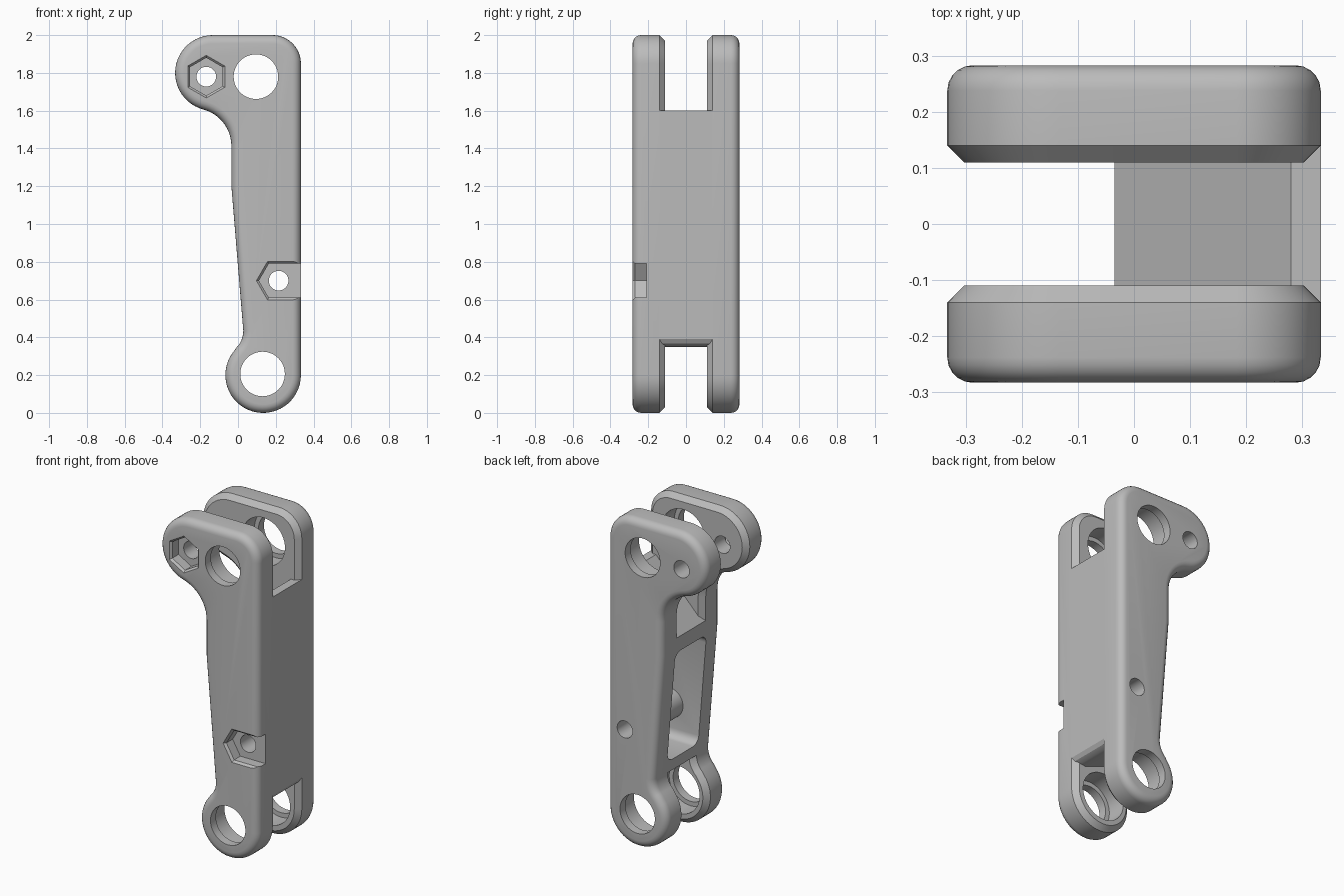
import bpy, bmesh
from math import cos, sin, radians

if "Cube" in bpy.data.objects:
    bpy.data.objects.remove(bpy.data.objects["Cube"])

grey = bpy.data.materials.new("plain grey")
grey.use_nodes = True
grey.diffuse_color = (0.5, 0.5, 0.5, 1)
grey.node_tree.nodes["Principled BSDF"].inputs["Base Color"].default_value = (0.5, 0.5, 0.5, 1)


def arc(cx, cz, r, a0, a1, step=7):
    n = max(2, round(abs(a1 - a0) / step))
    angles = [radians(a0 + (a1 - a0) * i / n) for i in range(n + 1)]
    return [(cx + r * cos(a), cz + r * sin(a)) for a in angles]


def finish(name, bm):
    bmesh.ops.recalc_face_normals(bm, faces=bm.faces)
    mesh = bpy.data.meshes.new(name)
    bm.to_mesh(mesh)
    bm.free()
    mesh.materials.append(grey)
    obj = bpy.data.objects.new(name, mesh)
    bpy.context.collection.objects.link(obj)
    return obj


def loft(points, stations, centre=(0, 0)):
    """Closed xz section, repeated along y at (y, scale) stations."""
    bm = bmesh.new()
    rings = [[bm.verts.new((centre[0] + s * x, y, centre[1] + s * z)) for x, z in points]
             for y, s in stations]
    n = len(points)
    for a, b in zip(rings, rings[1:]):
        for i in range(n):
            bm.faces.new((a[i], a[(i + 1) % n], b[(i + 1) % n], b[i]))
    bm.faces.new(rings[0])
    bm.faces.new(rings[-1])
    return bm


def cut(obj, cutters):
    for c in cutters:
        mod = obj.modifiers.new("cut", 'BOOLEAN')
        mod.operation, mod.object, mod.solver = 'DIFFERENCE', c, 'EXACT'
    graph = bpy.context.evaluated_depsgraph_get()
    mesh = bpy.data.meshes.new_from_object(obj.evaluated_get(graph))
    obj.modifiers.clear()
    obj.data = mesh


# Side outline shared by plates and core
outline = (arc(0.183, 1.85, 0.15, 0, 90)
           + arc(-0.133, 1.8, 0.2, 90, 255.2)
           + arc(-0.235, 1.413, 0.2, 75.2, 0)[1:]
           + [(-0.035, 1.2)]
           + arc(-0.1, 0.435, 0.128, 0, -45.6)
           + arc(0.133, 0.2, 0.2, 134.4, 360)[1:])


def plate(name, side):
    inner, outer = 0.11 * side, 0.283 * side
    bm = loft(outline, [(inner, 1), (outer, 1)])
    bmesh.ops.recalc_face_normals(bm, faces=bm.faces)
    # Rounded outer rim, chamfered inner rim
    for y, width, segs in ((outer, 0.045, 5), (inner, 0.03, 1)):
        rim = [e for e in bm.edges if all(abs(v.co.y - y) < 1e-5 for v in e.verts)]
        bmesh.ops.bevel(bm, geom=rim, offset=width, segments=segs, profile=0.5,
                        affect='EDGES', clamp_overlap=False)
    return finish(name, bm)


front = plate("front_plate", -1)
back = plate("back_plate", 1)
core = finish("core", loft(outline, [(-0.14, 1), (0.14, 1)]))

# Bolt boss inside the pocket
bolt_low, bolt_high = (0.215, 0.7), (-0.168, 1.78)
circle = arc(0, 0, 1, 0, 360, 7.5)[:-1]
boss = finish("bolt_boss", loft(circle, [(-0.16, 0.09), (0.16, 0.09)], bolt_low))

# Pin bores with a wider seat inside each plate
bore_steps = [(-0.4, 0.118), (-0.23, 0.118), (-0.23, 0.145),
              (0.23, 0.145), (0.23, 0.118), (0.4, 0.118)]
bores = [finish("bore_cutter", loft(circle, bore_steps, c))
         for c in ((0.095, 1.78), (0.13, 0.206))]

# Bolt holes
hole_low, hole_high = [finish("hole_cutter", loft(circle, [(-0.4, 0.052), (0.4, 0.052)], c))
                       for c in (bolt_low, bolt_high)]

# Nut recesses with a small lead-in chamfer
nut_steps = [(-0.21, 0.1), (-0.27, 0.1), (-0.294, 0.124)]
hexagon = arc(0, 0, 1, 30, 330, 60)
nut_high = finish("nut_cutter", loft(hexagon, nut_steps, bolt_high))
side_nut = [(-1.04, 0), (-0.52, 0.9), (2, 0.9), (2, -0.9), (-0.52, -0.9)]
nut_low = finish("nut_cutter", loft(side_nut, nut_steps, bolt_low))

# Rounded pocket opening to the -x side
pocket_bm = loft([(-0.3, 0.5), (0.26, 0.5), (0.26, 1.18), (-0.3, 1.18)],
                 [(-0.15, 1), (0.15, 1)])
bmesh.ops.recalc_face_normals(pocket_bm, faces=pocket_bm.faces)
bmesh.ops.bevel(pocket_bm, geom=pocket_bm.edges[:], offset=0.05, segments=5,
                profile=0.5, affect='EDGES')
pocket = finish("pocket_cutter", pocket_bm)

# Slots between the ends of the plates
top_slot = finish("slot_cutter", loft(
    [(0.5, 1.6), (0.28, 1.6), (-0.035, 1.27), (-0.4, 0.9), (-0.4, 2.2), (0.5, 2.2)],
    [(-0.2, 1), (0.2, 1)]))
low_slot = finish("slot_cutter", loft(
    [(0.5, 0.39), (0.333, 0.39), (0.32, 0.367), (0.295, 0.353), (0.26, 0.35),
     (0.03, 0.43), (-0.3, 0.5), (-0.3, -0.2), (0.5, -0.2)],
    [(-0.2, 1), (0.2, 1)]))

cut(front, bores + [hole_low, hole_high, nut_low, nut_high, pocket])
cut(back, bores + [hole_low, hole_high, pocket])
cut(core, [top_slot, low_slot, pocket, hole_low])
cut(boss, [hole_low])

for cutter in bores + [hole_low, hole_high, nut_low, nut_high, pocket, top_slot, low_slot]:
    bpy.data.objects.remove(cutter)

bpy.ops.object.select_all(action='DESELECT')
for obj in (front, back, core, boss):
    obj.select_set(True)
bpy.context.view_layer.objects.active = core
bpy.ops.object.shade_smooth_by_angle(angle=radians(28))
